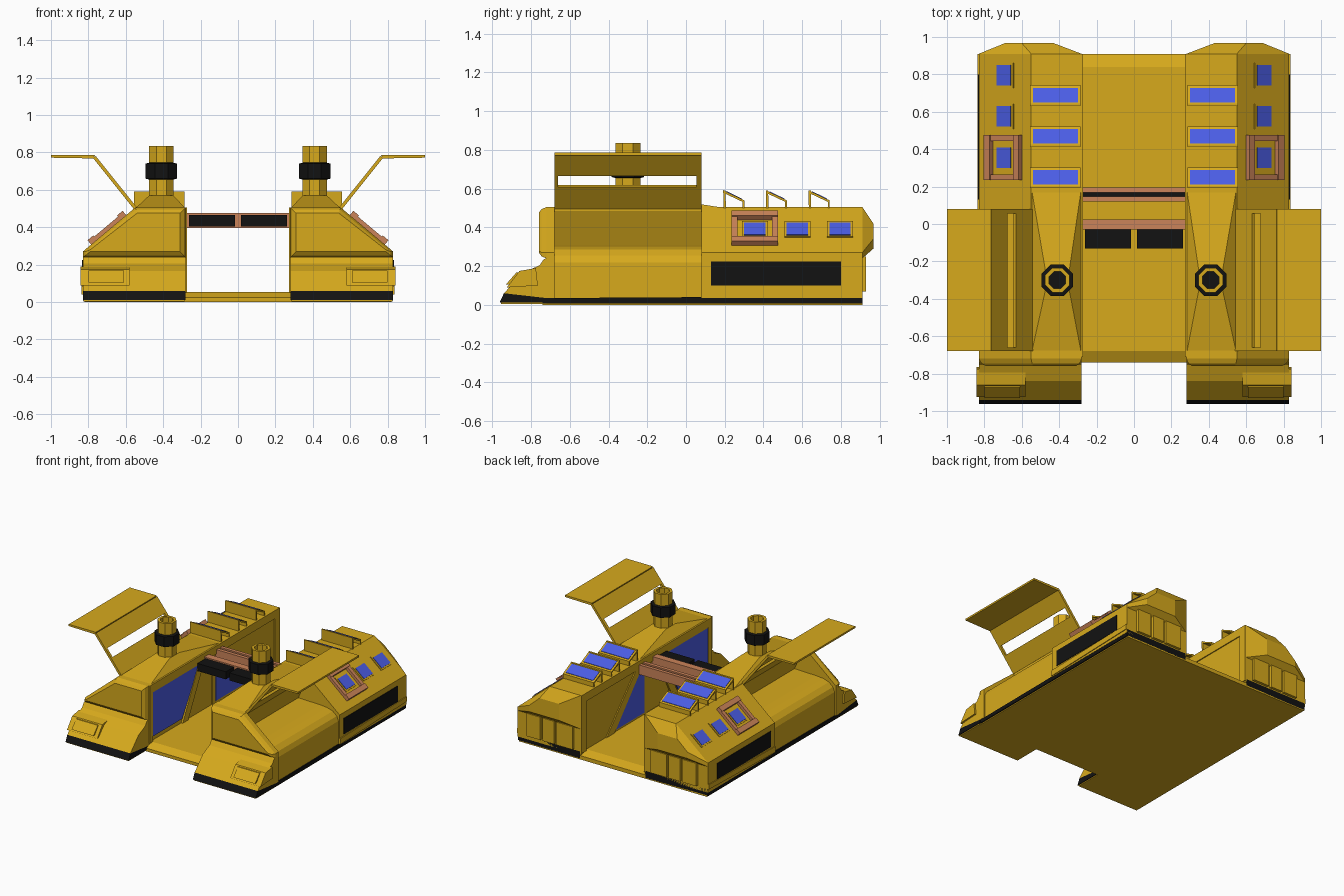
import bpy, bmesh, math
from mathutils import Vector

if "Cube" in bpy.data.objects:
    bpy.data.objects.remove(bpy.data.objects["Cube"])


def material(name, rgb):
    m = bpy.data.materials.new(name)
    m.diffuse_color = (*rgb, 1)
    m.use_nodes = True
    m.node_tree.nodes["Principled BSDF"].inputs["Base Color"].default_value = m.diffuse_color
    return m


GOLD = material("gold", (0.68, 0.40, 0.012))
BLACK = material("black", (0.006, 0.006, 0.006))
BLUE = material("blue", (0.07, 0.11, 0.78))
COPPER = material("copper", (0.60, 0.23, 0.10))


def loft(name, rings, mat, mirror=True, closed=False):
    """Skin a list of equal 3D rings; cap the ends unless the rings form a loop."""
    bm = bmesh.new()
    vs = [[bm.verts.new(p) for p in r] for r in rings]
    n = len(rings[0])
    pairs = list(zip(vs, vs[1:])) + ([(vs[-1], vs[0])] if closed else [])
    for a, b in pairs:
        for i in range(n):
            j = (i + 1) % n
            bm.faces.new((a[i], a[j], b[j], b[i]))
    if not closed:
        bm.faces.new(vs[0])
        bm.faces.new(vs[-1])
    bmesh.ops.recalc_face_normals(bm, faces=bm.faces)
    me = bpy.data.meshes.new(name)
    bm.to_mesh(me)
    bm.free()
    ob = bpy.data.objects.new(name, me)
    bpy.context.collection.objects.link(ob)
    me.materials.append(mat)
    if mirror:
        ob.modifiers.new("mirror", 'MIRROR')
    return ob


def along_x(name, yz, x0, x1, mat, mirror=True):
    return loft(name, [[(x, y, z) for y, z in yz] for x in (x0, x1)], mat, mirror)


def along_y(name, xz, y0, y1, mat, mirror=True):
    return loft(name, [[(x, y, z) for x, z in xz] for y in (y0, y1)], mat, mirror)


def box(name, x, y, z, mat, mirror=True):
    return along_x(name, [(y[0], z[0]), (y[1], z[0]), (y[1], z[1]), (y[0], z[1])], *x, mat, mirror)


def plate(name, a, b, y0, y1, t, mat):
    """Thin mirrored plate from a to b in the xz plane, thickened to its upper/outer side."""
    a, b = Vector(a), Vector(b)
    d = (b - a).normalized()
    n = Vector((-d.y, d.x)) * t
    return along_y(name, [a, b, b + n, a + n], y0, y1, mat)


# Floor: underside plate, deck, black skirts
box("underside", (-.82, .82), (-.74, .91), (0, .012), GOLD, False)
along_x("deck", [(-.74, .01), (.91, .01), (.91, .03), (.84, .055), (-.68, .055), (-.74, .025)],
        -.285, .285, GOLD, False)
along_x("skirt", [(-.74, .008), (.91, .008), (.91, .062), (.08, .04), (-.74, .035)], .285, .828, BLACK)

# Pods: closed rear half, open cabin with rounded sill, front bulkhead
SECTION = [(.28, .035), (.83, .035), (.83, .27), (.55, .505), (.28, .505)]
rear = along_y("rear_pod", SECTION, .08, .91, GOLD)
CABIN = [(.285, .035), (.82, .035), (.82, .22), (.805, .255), (.77, .285), (.72, .30),
         (.66, .305), (.47, .31), (.55, .485), (.55, .505), (.285, .505)]
along_y("open_cabin", CABIN, -.68, .08, GOLD)
along_y("front_bulkhead", SECTION, -.72, -.68, GOLD)
HI = [(.28, .24), (.83, .24), (.83, .27), (.55, .505), (.28, .505)]


def ring(xz, y):
    return [(x, y, z) for x, z in xz]


loft("front_panel", [ring(HI, -.72), ring([(.29, .25), (.815, .25), (.815, .27), (.545, .495), (.29, .495)], -.745),
                     ring([(.31, .27), (.79, .27), (.79, .28), (.54, .475), (.31, .475)], -.76)], GOLD)
loft("rear_bulge", [ring(HI, .91), ring([(.43, .29), (.69, .29), (.69, .34), (.60, .42), (.43, .42)], .967)], GOLD)
for x0, x1 in ((.34, .48), (.50, .60), (.62, .74)):
    box("rear_lower_panel", (x0, x1), (.90, .93), (.07, .25), GOLD)
box("side_black_panel", (.82, .834), (.13, .8), (.10, .225), BLACK)
along_x("side_lower_ledge", [(.08, .04), (.91, .062), (.91, .10), (.08, .085)], .80, .836, GOLD)

# Sloping front feet with lamp housings
along_x("foot", [(-.94, .06), (-.72, .035), (-.70, .25), (-.735, .235), (-.755, .205), (-.84, .165)],
        .28, .83, GOLD)
along_x("foot_black_edge", [(-.962, .012), (-.94, .06), (-.72, .036), (-.72, .012)], .28, .83, BLACK)
box("foot_underside", (.285, .825), (-.955, -.72), (.004, .013), GOLD)
along_x("lamp_housing", [(-.925, .09), (-.86, .175), (-.775, .19), (-.765, .10)], .58, .843, GOLD)
along_x("lamp_face", [(-.93, .105), (-.875, .168), (-.84, .168), (-.84, .105)], .61, .80, GOLD)

# Roof pyramids and octagonal chimneys
OCT = [(math.cos((i + .5) * math.pi / 4), math.sin((i + .5) * math.pi / 4)) for i in range(8)]


def octagon(r, z):
    r /= math.cos(math.pi / 8)
    return [(.41 + r * c, -.30 + r * s, z) for c, s in OCT]


loft("roof_pyramid", [[(.28, -.70, .50), (.55, -.70, .50), (.55, .2, .50), (.28, .2, .50)],
                      [(.345, -.36, .57), (.475, -.36, .57), (.475, -.24, .57), (.345, -.24, .57)]], GOLD)
loft("chimney", [octagon(.065, .55), octagon(.065, .835), octagon(.045, .835), octagon(.045, .55)], GOLD, closed=True)
loft("chimney_hole", [octagon(.046, .55), octagon(.046, .77)], BLACK)
loft("chimney_collar", [octagon(.065, .655), octagon(.084, .66), octagon(.084, .74), octagon(.065, .745)], BLACK)

# Raised gull-wing doors, built round a slot
HINGE, ELBOW = Vector((.555, .495)), Vector((.775, .77))


def on_door(t):
    return HINGE.lerp(ELBOW, t)


plate("door_lower", HINGE, on_door(.41), -.68, .08, .018, GOLD)
plate("door_upper", on_door(.62), ELBOW, -.68, .08, .018, GOLD)
for y0, y1 in ((-.68, -.66), (.055, .08)):
    plate("door_slot_end", on_door(.41), on_door(.62), y0, y1, .018, GOLD)
along_y("door_top", [(.775, .768), (1, .772), (1, .786), (.764, .786)], -.68, .08, GOLD)

# Windows on the sloping rear flank, first one in a copper frame
TOP, LOW = Vector((.55, .505)), Vector((.83, .27))


def flank(name, t0, t1, y0, y1, h, mat):
    plate(name, TOP.lerp(LOW, t0), TOP.lerp(LOW, t1), y0, y1, h, mat)


for y in (.30, .52, .74):
    flank("window_frame", .33, .67, y - .012, y + .122, .006, GOLD)
    flank("window", .37, .64, y, y + .11, .010, BLUE)
for t0, t1 in ((.17, .28), (.73, .84)):
    flank("copper_frame_rail", t0, t1, .235, .475, .03, COPPER)
for y in (.235, .445):
    flank("copper_frame_post", .17, .84, y, y + .03, .022, COPPER)

# Three tilted roof flaps per pod
for y in (.20, .42, .64):
    along_x("flap_riser", [(y - .006, .50), (y + .006, .50), (y + .004, .59), (y - .008, .59)], .285, .555, GOLD)
    along_x("flap_panel", [(y - .008, .592), (y + .1, .54), (y + .1, .528), (y - .006, .578)], .285, .555, GOLD)
    along_x("flap_glass", [(y + .010, .587), (y + .088, .549), (y + .088, .540), (y + .010, .575)], .30, .54, BLUE)
    box("flap_foot", (.285, .555), (y + .092, y + .102), (.50, .54), GOLD)

# Inner walls: glazing between gold posts and diagonal beams
WALL = (.272, .29)
along_x("inner_front_glass", [(-.67, .09), (-.30, .09), (-.09, .44), (-.67, .44)], .276, .29, BLUE)
along_x("inner_rear_glass", [(.12, .07), (.50, .07), (.16, .44), (.12, .44)], .276, .29, BLUE)
along_x("front_diagonal", [(-.30, .055), (-.23, .055), (-.02, .46), (-.09, .46)], *WALL, GOLD)
along_x("rear_diagonal", [(.50, .055), (.60, .055), (.22, .46), (.14, .46)], *WALL, GOLD)
box("inner_front_post", WALL, (-.71, -.67), (.05, .50), GOLD)
box("inner_rear_post", WALL, (.85, .91), (.05, .50), GOLD)
box("inner_top_rail", WALL, (-.71, .91), (.44, .505), GOLD)

# Cross beams between the pods with black hanging boxes
box("front_cross_beam", (-.28, .28), (-.03, .025), (.395, .475), COPPER, False)
box("black_box", (.015, .262), (-.13, -.02), (.405, .465), BLACK)
box("rear_cross_beam_front", (-.28, .28), (.12, .148), (.40, .475), COPPER, False)
box("rear_cross_beam_gap", (-.28, .28), (.148, .168), (.41, .46), BLACK, False)
box("rear_cross_beam_back", (-.28, .28), (.168, .195), (.40, .475), COPPER, False)
